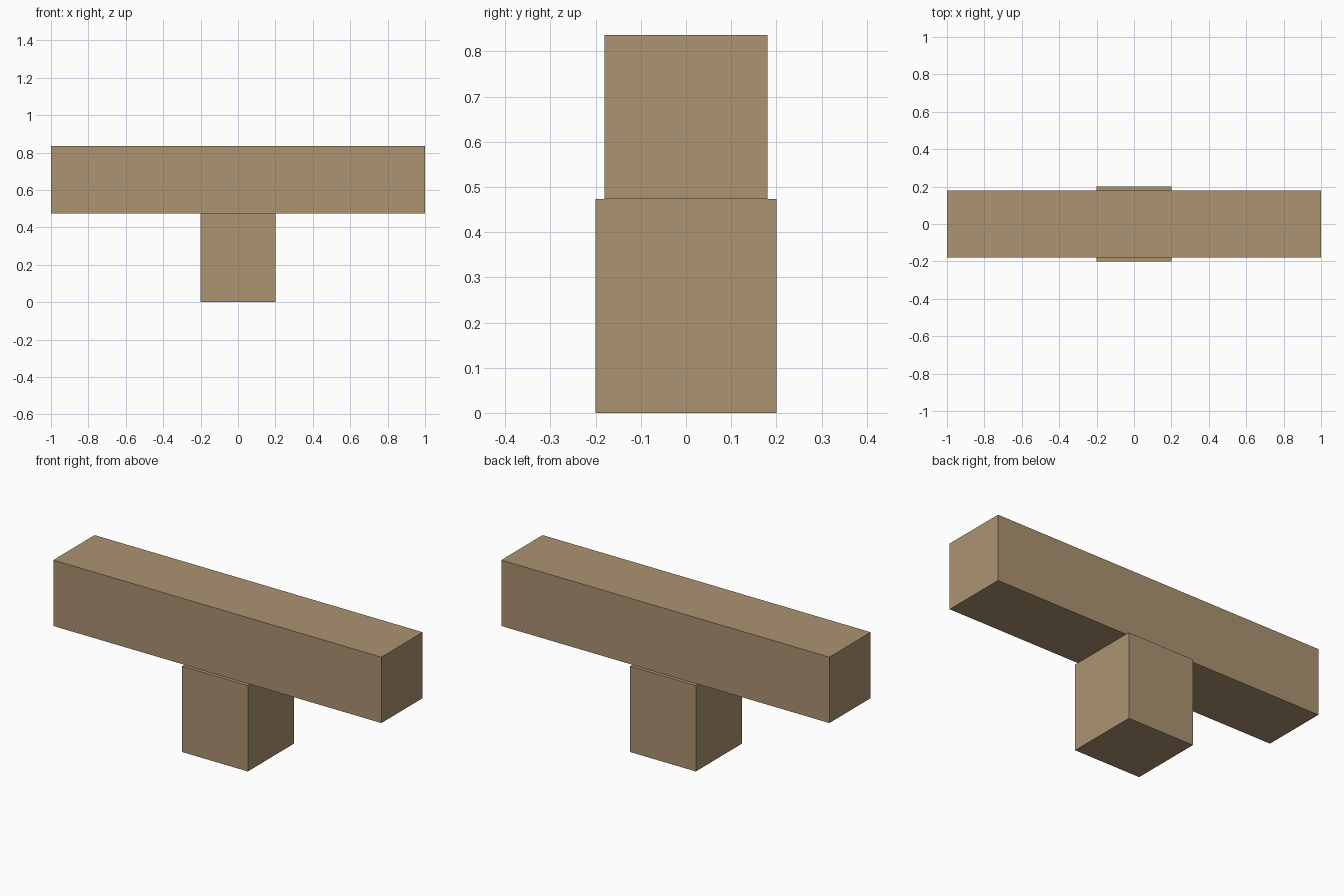
import bpy

# Remove the default object
cube = bpy.data.objects.get("Cube")
if cube:
    bpy.data.objects.remove(cube, do_unlink=True)

# Single wood colour
COLOUR = (0.413, 0.292, 0.165, 1.0)
wood = bpy.data.materials.new("tan_wood")
wood.use_nodes = True
wood.diffuse_color = COLOUR
bsdf = next(n for n in wood.node_tree.nodes if n.type == 'BSDF_PRINCIPLED')
bsdf.inputs["Base Color"].default_value = COLOUR


def block(name, width, depth, bottom, top):
    """Centred box spanning the given heights."""
    bpy.ops.mesh.primitive_cube_add(size=1, location=(0, 0, (bottom + top) / 2))
    obj = bpy.context.object
    obj.name = obj.data.name = name
    obj.scale = (width, depth, top - bottom)
    bpy.ops.object.transform_apply(location=False, rotation=False, scale=True)
    obj.data.materials.append(wood)
    return obj


POST_TOP = 0.473

# Square support post
block("support_post", 0.4, 0.4, 0, POST_TOP)

# Long beam resting on the post
block("cross_beam", 2.0, 0.36, POST_TOP, 0.836)
